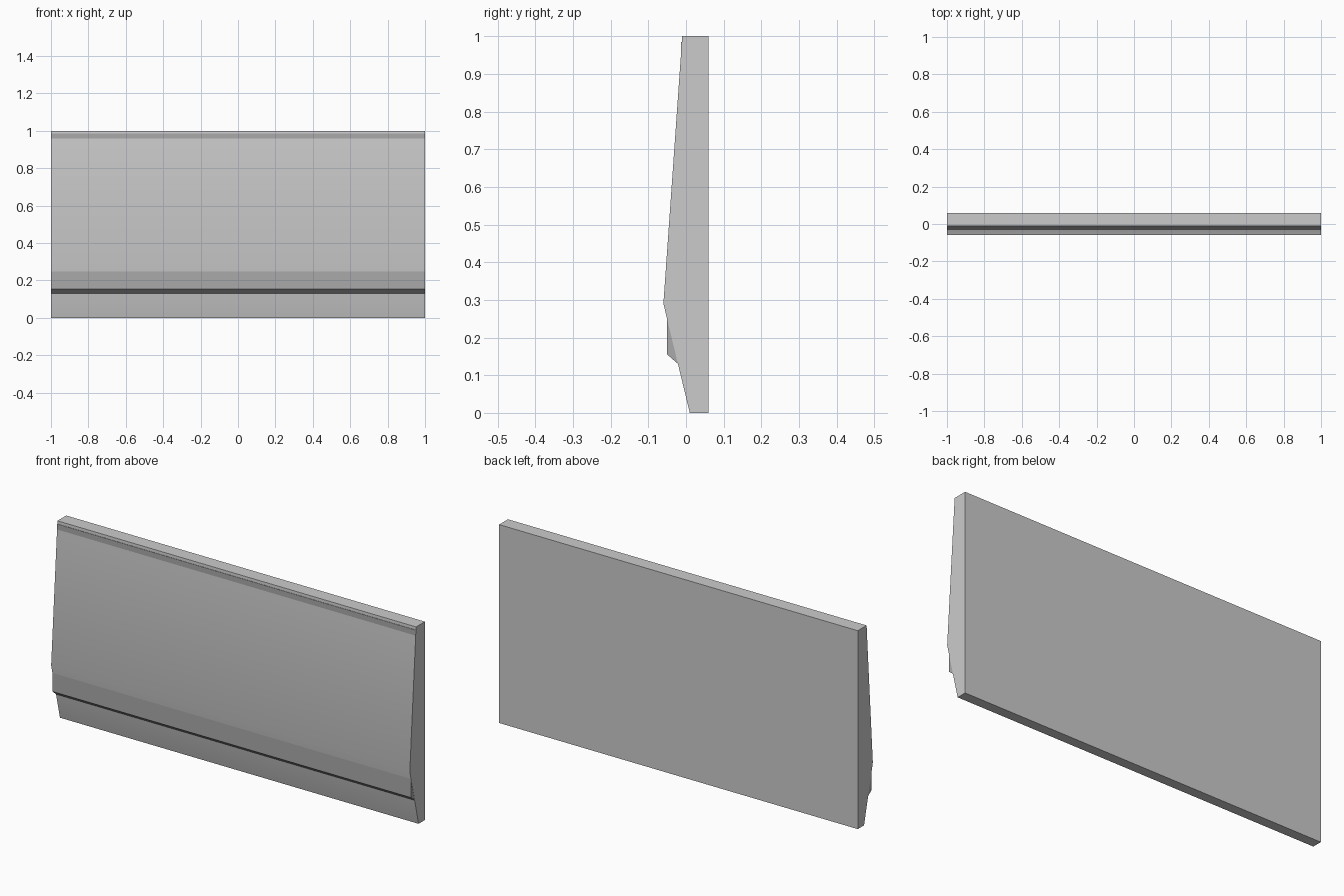
import bpy
import bmesh
import math

if "Cube" in bpy.data.objects:
    bpy.data.objects.remove(bpy.data.objects["Cube"])


def extrude_profile(name, points, half_width, material=None):
    """Extrude a closed (y, z) profile along x, centred on x = 0."""
    bm = bmesh.new()
    face = bm.faces.new([bm.verts.new((-half_width, y, z)) for y, z in points])
    side = bmesh.ops.extrude_face_region(bm, geom=[face])["geom"]
    verts = [v for v in side if isinstance(v, bmesh.types.BMVert)]
    bmesh.ops.translate(bm, verts=verts, vec=(2 * half_width, 0, 0))
    bmesh.ops.recalc_face_normals(bm, faces=bm.faces)
    mesh = bpy.data.meshes.new(name)
    bm.to_mesh(mesh)
    bm.free()
    obj = bpy.data.objects.new(name, mesh)
    bpy.context.collection.objects.link(obj)
    if material:
        mesh.materials.append(material)
    bpy.ops.object.select_all(action="DESELECT")
    obj.select_set(True)
    bpy.context.view_layer.objects.active = obj
    bpy.ops.object.shade_smooth_by_angle(angle=math.radians(30))
    return obj


dark = bpy.data.materials.new("dark_grey")
dark.diffuse_color = (0.4, 0.4, 0.4, 1)
dark.use_nodes = True
dark.node_tree.nodes["Principled BSDF"].inputs["Base Color"].default_value = dark.diffuse_color

# Main panel: flat back, softly bent front
extrude_profile("panel", [(0.06, 0), (0.06, 1), (-0.01, 1),
                          (-0.06, 0.29), (0.01, 0)], 1.0)

# Lower lip, emerging from the slope below the bend
extrude_profile("lower_lip", [(0.0, 0.13), (0.0, 0.27), (-0.05, 0.27),
                              (-0.05, 0.155), (-0.021, 0.13)], 0.999, dark)

# Thin trim strip just below the top edge
extrude_profile("top_trim", [(0.02, 0.95), (0.02, 0.985), (-0.013, 0.985),
                             (-0.013, 0.95)], 0.999, dark)
